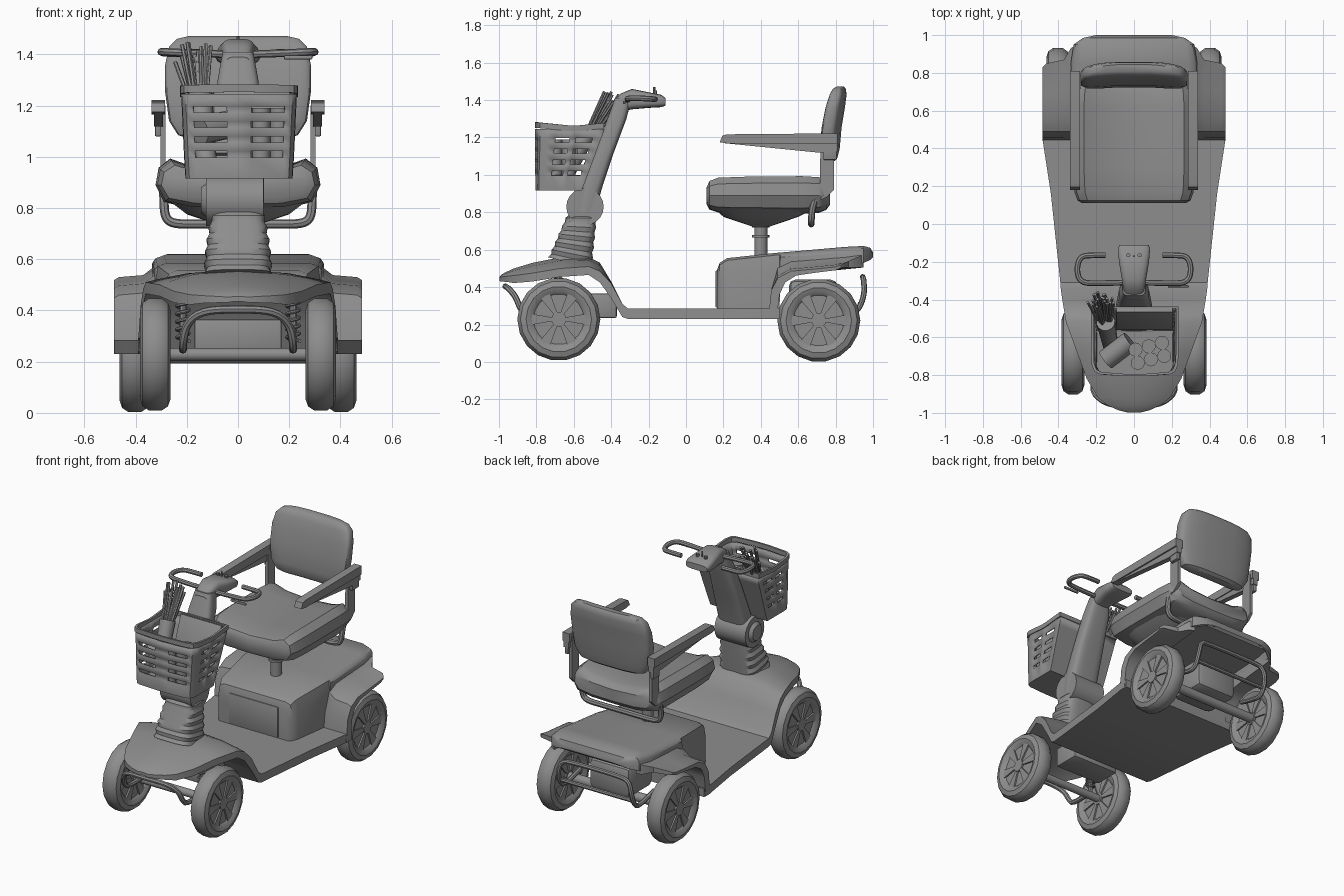
import bpy, bmesh, math, random
from mathutils import Vector, Matrix

if "Cube" in bpy.data.objects:
    bpy.data.objects.remove(bpy.data.objects["Cube"])

random.seed(4)
grey = bpy.data.materials.new("grey")
grey.diffuse_color = (0.27, 0.27, 0.27, 1)
grey.use_nodes = True
grey.node_tree.nodes["Principled BSDF"].inputs["Base Color"].default_value = grey.diffuse_color


def mk(name, bm):
    bmesh.ops.recalc_face_normals(bm, faces=bm.faces[:])
    me = bpy.data.meshes.new(name)
    bm.to_mesh(me)
    bm.free()
    me.materials.append(grey)
    ob = bpy.data.objects.new(name, me)
    bpy.context.collection.objects.link(ob)
    return ob


def loft(name, rings):
    bm = bmesh.new()
    vs = [[bm.verts.new(p) for p in r] for r in rings]
    n = len(rings[0])
    for a, b in zip(vs, vs[1:]):
        for i in range(n):
            j = (i + 1) % n
            bm.faces.new((a[i], a[j], b[j], b[i]))
    bm.faces.new(vs[0])
    bm.faces.new(vs[-1])
    return mk(name, bm)


def oval(a, b, p=0.5, n=20):
    """Rounded-rectangle outline with half sizes a and b."""
    f = lambda t: math.copysign(abs(t) ** p, t)
    return [(a * f(math.cos(t)), b * f(math.sin(t)))
            for t in (2 * math.pi * (i + 0.5) / n for i in range(n))]


def box(name, c, size, bevel=0.0, rot=(0, 0, 0)):
    bm = bmesh.new()
    bmesh.ops.create_cube(bm, size=1)
    bmesh.ops.scale(bm, vec=size, verts=bm.verts[:])
    if bevel:
        bmesh.ops.bevel(bm, geom=bm.edges[:], offset=bevel, segments=2, profile=0.5, affect='EDGES')
    ob = mk(name, bm)
    ob.location, ob.rotation_euler = c, rot
    return ob


def cyl(name, p0, p1, r0, r1=None, n=16):
    p0, p1 = Vector(p0), Vector(p1)
    d = p1 - p0
    bm = bmesh.new()
    bmesh.ops.create_cone(bm, cap_ends=True, segments=n, radius1=r0,
                          radius2=r0 if r1 is None else r1, depth=d.length)
    m = Matrix.Translation((p0 + p1) / 2) @ d.to_track_quat('Z', 'Y').to_matrix().to_4x4()
    bmesh.ops.transform(bm, matrix=m, verts=bm.verts[:])
    return mk(name, bm)


def tube(name, pts, r, cyclic=False):
    cu = bpy.data.curves.new(name, 'CURVE')
    cu.dimensions = '3D'
    cu.bevel_depth, cu.bevel_resolution, cu.use_fill_caps = r, 2, True
    sp = cu.splines.new('NURBS')
    sp.points.add(len(pts) - 1)
    for q, p in zip(sp.points, pts):
        q.co = (*p, 1)
    sp.order_u, sp.resolution_u = 3, 4
    sp.use_endpoint_u, sp.use_cyclic_u = not cyclic, cyclic
    tmp = bpy.data.objects.new(name + "_path", cu)
    bpy.context.collection.objects.link(tmp)
    bpy.context.view_layer.update()
    me = bpy.data.meshes.new_from_object(tmp.evaluated_get(bpy.context.evaluated_depsgraph_get()))
    bpy.data.objects.remove(tmp)
    me.name = name
    me.materials.clear()
    me.materials.append(grey)
    ob = bpy.data.objects.new(name, me)
    bpy.context.collection.objects.link(ob)


# Wheels: turned tyre and disc, with wedge spokes narrowing to the hub
def wheel(name, x, y, z):
    prof = [(-.038, .002), (-.038, .135), (-.052, .15), (-.06, .175), (-.05, .205), (-.025, .222)]
    prof += [(-a, r) for a, r in prof[::-1]]
    n = 18
    loft(name, [[(x + px, y + r * math.cos(2 * math.pi * i / n),
                  z + r * math.sin(2 * math.pi * i / n)) for i in range(n)] for px, r in prof])
    cyl(name + "_hub", (x - .05, y, z), (x + .05, y, z), .04, n=12)
    for k in range(6):
        a = k * math.pi / 3
        loft(name + "_spoke", [[(x + px, y + r * math.cos(a + t), z + r * math.sin(a + t))
                                for r, t in ((.03, -.3), (.15, -.2), (.15, .2), (.03, .3))]
                               for px in (-.048, .048)])


for s in (-1, 1):
    wheel("front_wheel", s * .323, -.68, .228)
    wheel("rear_wheel", s * .403, .71, .222)

# Hood flowing into the floor board: y, half width, middle z, edge z, thickness
hood = [(-.998, .035, .455, .452, .02), (-.985, .085, .468, .455, .025), (-.96, .14, .482, .458, .03),
        (-.92, .19, .50, .462, .04),
        (-.82, .25, .53, .475, .045), (-.67, .305, .56, .50, .045), (-.52, .36, .56, .51, .045),
        (-.46, .37, .53, .485, .06), (-.40, .38, .43, .42, .08), (-.34, .388, .31, .31, .07),
        (-.31, .39, .285, .285, .055), (.16, .44, .285, .285, .055), (.44, .483, .285, .285, .055),
        (.50, .483, .285, .285, .055)]
fr = (-1, -.88, -.55, 0, .55, .88, 1)
loft("hood_and_floor", [[(w * f, y, zt - (zt - ze) * f * f) for f in fr] +
                        [(w * f, y, zt - (zt - ze) * f * f - t) for f in fr[::-1]]
                        for y, w, zt, ze, t in hood])

# Rear body, solid in front and a hollow shell behind: y, half width, bottom z, top z
rear = [(.165, .25, .26, .49), (.18, .27, .26, .53), (.22, .285, .26, .555), (.5, .325, .26, .585),
        (.505, .325, .50, .585), (.85, .335, .51, .615), (.95, .32, .53, .62), (.985, .27, .545, .61),
        (1.0, .2, .56, .585)]
rings = []
for y, w, zb, zt in rear:
    zi = zb + .002 if y <= .5 or y > .96 else zt - .035
    right = [(w - .035, zi), (w - .025, zb), (w, zb), (w, zb + (zt - zb) * .7), (w - .012, zt - .012), (w - .045, zt)]
    rings.append([(x, y, z) for x, z in right] + [(-x, y, z) for x, z in right[::-1]])
loft("rear_body", rings)
box("rear_body_panel", (0, .165, .39), (.36, .012, .2), .004)

# Rear fenders arching over the wheels, rising to the body and rounded at the back
arch_out = [(.44, .23), (.455, .38), (.49, .46), (.56, .497), (.70, .51), (.80, .52), (.95, .53)]
arch_in = [(.95, .505), (.80, .49), (.70, .478), (.59, .462), (.53, .425), (.50, .36), (.485, .23)]
for s in (-1, 1):
    loft("rear_fender", [[(s * x, min(y, ymax), z + (d if 1 < i < 7 else 0))
                          for i, (y, z) in enumerate(arch_out + arch_in)]
                         for x, d, ymax in ((.30, .05, .95), (.335, .035, .93), (.37, .008, .87),
                                            (.465, 0, .85), (.485, -.012, .83))])

# Chassis, axles and drive unit
box("front_chassis", (0, -.46, .30), (.34, .18, .13), .01)
cyl("front_axle", (-.32, -.68, .228), (.32, -.68, .228), .025)
cyl("rear_axle", (-.40, .71, .222), (.40, .71, .222), .03)
box("drive_unit", (0, .68, .34), (.3, .26, .2), .035)

# Springs
for s in (-1, 1):
    tube("suspension_spring", [(s * .215 + .026 * math.cos(i * .785), -.68 + .026 * math.sin(i * .785),
                                .28 + .0038 * i) for i in range(50)], .007)
    cyl("damper", (s * .215, -.68, .23), (s * .215, -.68, .5), .015, n=10)

# Bumpers
half = [(.215, -.70, .25), (.215, -.84, .24), (.215, -.885, .28), (.2, -.91, .35), (.14, -.955, .40)]
tube("front_bumper", half + [(0, -.97, .405)] + [(-x, y, z) for x, y, z in half[::-1]], .016)
half = [(.27, .72, .30), (.27, .86, .26), (.27, .92, .27), (.27, .955, .36), (.25, .95, .44), (.19, .945, .455)]
tube("rear_bumper", half + [(-x, y, z) for x, y, z in half[::-1]], .015)
tube("rear_bumper_bar", [(-.27, .93, .31), (.27, .93, .31)], .013)

# Steering: ribbed boot, pivot, column, head and handles
rings = []
for i in range(11):
    t = i / 10
    k = 1 if i % 2 == 0 else .93
    rings.append([(x, -.62 + .06 * t + y, .53 + .24 * t - .25 * y * (1 - t))
                  for x, y in oval((.134 - .028 * t * t) * k, (.118 - .033 * t) * k, .5)])
loft("steering_boot", rings + [[(x, -.55 + y, .80) for x, y in oval(.085, .06, .5)]])
cyl("steering_pivot", (-.125, -.54, .83), (.1, -.54, .83), .1, n=20)
cyl("pivot_knob", (-.145, -.54, .83), (-.12, -.54, .83), .05, .07, n=14)
loft("steering_column", [[(x, yc + y, z) for x, y in oval(rx, ry, .5)] for z, yc, rx, ry in
                         ((.76, -.55, .1, .06), (.92, -.51, .103, .058), (1.1, -.445, .095, .052),
                          (1.3, -.37, .08, .052), (1.41, -.335, .06, .045))])
loft("control_head", [[(x, y, zc + z) for x, z in oval(rx, rz, .55)] for y, rx, zc, rz in
                      ((-.39, .045, 1.36, .03), (-.35, .055, 1.385, .05), (-.29, .065, 1.405, .055),
                       (-.2, .08, 1.4, .042), (-.13, .086, 1.395, .033), (-.11, .078, 1.39, .02))])
for s in (-1, 1):
    cyl("control_button", (s * .03, -.165, 1.42), (s * .03, -.165, 1.45), .011, n=10)
    tube("handle", [(s * x, y, z) for x, y, z in
                    ((.04, -.31, 1.40), (.2, -.315, 1.405), (.285, -.31, 1.41), (.305, -.24, 1.41),
                     (.285, -.17, 1.405), (.22, -.165, 1.405), (.15, -.165, 1.405))], .015)
cyl("control_key", (0, -.17, 1.42), (0, -.17, 1.47), .006, n=8)
box("brake_lever", (.235, -.33, 1.388), (.11, .012, .016), .004)

# Basket: tapered wall with rows of slots left open
side = [(1, 1), (1, .88), (1, .62), (1, .52), (1, .3), (.99, .17), (.93, .07), (.82, .03), (.22, 0)]
path = side + [(-u, v) for u, v in side[::-1]]
holes = {1, 3, 7, 9, 13, 15}
zs = [.92, .998, 1.022, 1.056, 1.08, 1.114, 1.138, 1.173, 1.197, 1.245]


def basket_pt(u, v, z):
    t = (z - .92) / .325
    return (u * (.205 + .015 * t) + .004, -.8 + v * (.24 + .12 * t), z)


bm = bmesh.new()
grid = [[bm.verts.new(basket_pt(u, v, z)) for u, v in path] for z in zs]
n = len(path)
for r in range(len(zs) - 1):
    for i in range(n):
        # slots occupy every second row of the marked columns
        if i in holes and r % 2 == 1:
            continue
        j = (i + 1) % n
        bm.faces.new((grid[r][i], grid[r][j], grid[r + 1][j], grid[r + 1][i]))
bm.faces.new(grid[0])
basket = mk("basket", bm)
mod = basket.modifiers.new("thickness", 'SOLIDIFY')
mod.thickness, mod.offset = .012, 0
rim = [basket_pt(u * 1.02, v, 1.24) for u, v in path]
loft_rim = [[(x * k, y + (k - 1) * (y + .6), z + h + .02 * abs((y + .6) / .2)) for k, h in
             ((1.03, -.008), (1.03, .022), (.97, .022), (.97, -.008))] for x, y, z in rim]
loft("basket_rim", loft_rim + loft_rim[:1])

# Shopping: flat packet, cans, loaf and a bunch of stalks
box("packet", (.055, -.50, 1.14), (.3, .03, .28), .004, (math.radians(-20), 0, 0))
for i in range(3):
    for j in range(2):
        x, y = .02 + .07 * i - .012 * j, -.735 + .07 * j + .018 * i
        cyl("can", (x, y, .95), (x, y, 1.19), .037, n=12)
cyl("loaf", (-.15, -.72, 1.1), (-.02, -.62, 1.13), .055, n=12)
cyl("stalk_wrap", (-.12, -.66, .96), (-.15, -.52, 1.24), .04, .05, n=12)
for i in range(28):
    a, r = random.uniform(0, 6.28), random.uniform(.015, .085)
    tip = (-.172 + r * math.cos(a), -.40 + .5 * r * math.sin(a), random.uniform(1.36, 1.45))
    base = (-.15 + .35 * r * math.cos(a), -.53 + .35 * r * math.sin(a), 1.18)
    cyl("stalk", base, tip, .008, .008, n=6)

# Seat post and pan
cyl("seat_post", (0, .4, .55), (0, .4, .76), .035)
for z in (.665, .72):
    cyl("post_collar", (0, .4, z), (0, .4, z + .015), .046)
loft("seat_pan", [[(x, yc + y, z) for x, y in oval(a, b, .5)] for z, yc, a, b in
                  ((.725, .4, .05, .05), (.775, .4, .2, .2), (.82, .42, .26, .27))])

# Seat cushion, dished across
h = [(0, .945), (.18, .96), (.265, .99), (.31, .955), (.322, .89), (.29, .825), (.18, .80)]
sec = h + [(0, .795)] + [(-x, z) for x, z in h[:0:-1]]
loft("seat", [[(x * kx, y, .885 + (z - .885) * kz) for x, z in sec] for y, kx, kz in
              ((.11, .85, .45), (.125, .93, .78), (.17, .98, .95), (.3, 1, 1), (.62, 1, 1.03),
               (.71, .98, .98), (.75, .93, .8), (.77, .85, .5))])

# Backrest, tilted with sides curving forward
loft("backrest", [[(x, yc + y - .3 * x * x, z) for x, y in oval(w, t, .45, 28)] for z, yc, w, t in
                  ((1.07, .765, .19, .025), (1.085, .77, .235, .04), (1.14, .775, .27, .05),
                   (1.25, .785, .285, .05), (1.36, .805, .285, .048), (1.43, .82, .27, .042),
                   (1.46, .825, .24, .032), (1.472, .828, .19, .018))])

# Arm supports and armrests
for s in (-1, 1):
    loft("backrest_support", [[(s * x, y, z) for y, z in
                               ((.70, .86), (.75, .88), (.79, .92), (.79, 1.2), (.72, 1.2), (.715, .95))]
                              for x in (.283, .303)])
    loft("armrest_pad", [[(s * x, y, z) for y, z in
                          ((.18, 1.175), (.195, 1.21), (.22, 1.217), (.81, 1.222), (.81, 1.165), (.22, 1.168))]
                         for x in (.285, .338)])
    loft("armrest_bracket", [[(s * x, y, z) for y, z in ((.2, 1.17), (.81, 1.18), (.81, 1.125), (.72, 1.118))]
                             for x in (.292, .328)])
    box("armrest_hinge", (s * .312, .77, 1.13), (.025, .07, .1), .005)
half = [(.29, .70, .90), (.29, .675, .83), (.285, .67, .76), (.25, .67, .737), (.15, .67, .737)]
tube("seat_frame", half + [(-x, y, z) for x, y, z in half[::-1]], .018)

# Smooth shading with sharp edges kept
for ob in bpy.context.scene.objects:
    ob.select_set(True)
    bpy.context.view_layer.objects.active = ob
bpy.ops.object.shade_smooth_by_angle(angle=math.radians(35))
